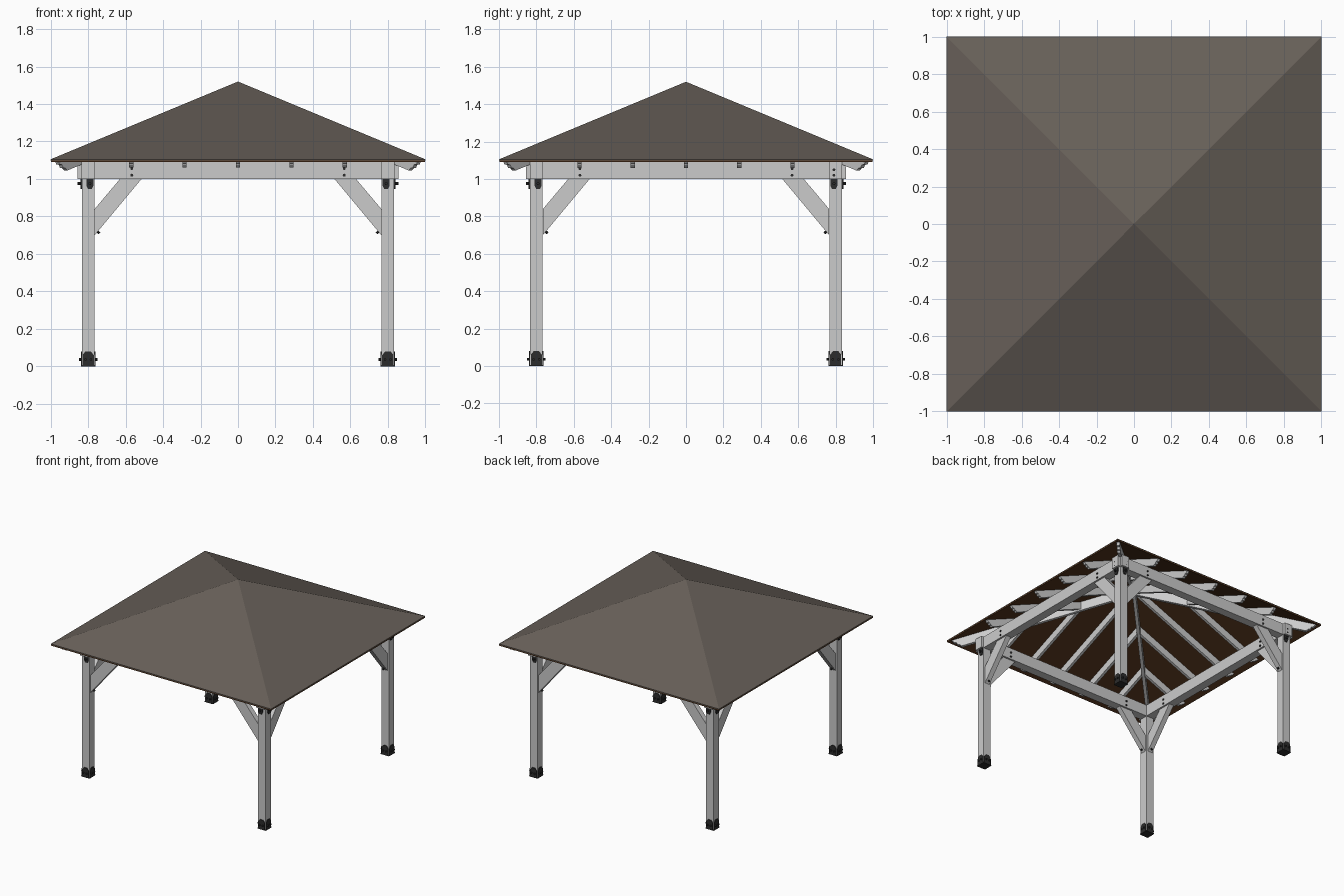
import bpy, bmesh
from math import pi, sqrt
from mathutils import Vector, Matrix

if "Cube" in bpy.data.objects:
    bpy.data.objects.remove(bpy.data.objects["Cube"])

Z = Vector((0, 0, 1))
SLOPE = 0.415
SIDES = ["front", "right", "back", "left"]


def material(name, rgb):
    m = bpy.data.materials.new(name)
    m.diffuse_color = (*rgb, 1)
    m.use_nodes = True
    m.node_tree.nodes["Principled BSDF"].inputs["Base Color"].default_value = m.diffuse_color
    return m


SHINGLE = material("shingle", (0.135, 0.115, 0.098))
WOOD = material("brown_deck", (0.085, 0.034, 0.012))
METAL = material("dark_metal", (0.025, 0.025, 0.025))


def finish(name, bm, mat=None):
    bmesh.ops.recalc_face_normals(bm, faces=bm.faces)
    me = bpy.data.meshes.new(name)
    bm.to_mesh(me)
    bm.free()
    ob = bpy.data.objects.new(name, me)
    bpy.context.collection.objects.link(ob)
    if mat:
        me.materials.append(mat)
    return ob


def add_prism(bm, pts, origin, u, thick, turn):
    """Profile (along u, up z) at origin, extruded both ways by thick / 2."""
    u, o = Vector(u).normalized(), Vector(origin)
    v = Z.cross(u) * thick / 2
    a, b = [[bm.verts.new(turn @ (o + u * p + Z * q + s * v)) for p, q in pts] for s in (-1, 1)]
    bm.faces.new(a)
    bm.faces.new(b[::-1])
    for i in range(len(pts)):
        j = (i + 1) % len(pts)
        bm.faces.new((a[i], a[j], b[j], b[i]))


def prism(name, pts, origin, u, thick, turn, mat=None):
    bm = bmesh.new()
    add_prism(bm, pts, origin, u, thick, turn)
    return finish(name, bm, mat)


def add_bolt(bm, loc, axis, length, r, turn):
    rot = Vector(axis).to_track_quat('Z', 'Y').to_matrix().to_4x4()
    bmesh.ops.create_cone(bm, cap_ends=True, segments=8, radius1=r, radius2=r, depth=length,
                          matrix=turn @ Matrix.Translation(loc) @ rot)


def rect(a, b, c, d):
    return [(a, c), (b, c), (b, d), (a, d)]


def roof_shell(name, half, top, bottom, mat):
    """Four-sided pyramid skin between two vertical offsets below the roof surface."""
    bm = bmesh.new()
    rings = []
    for off in (top, bottom):
        z = 1.52 - off
        ring = [bm.verts.new((x * half, y * half, z - SLOPE * half))
                for x, y in ((-1, -1), (1, -1), (1, 1), (-1, 1))]
        apex = bm.verts.new((0, 0, z))
        for i in range(4):
            bm.faces.new((ring[i], ring[(i + 1) % 4], apex))
        rings.append(ring)
    a, b = rings
    for i in range(4):
        j = (i + 1) % 4
        bm.faces.new((a[i], a[j], b[j], b[i]))
    finish(name, bm, mat)


def rafter_profile(inner, top, bottom, k=1.0):
    """Sloping rafter with a stepped decorative tail; k stretches it along the hip."""
    t = lambda d: top - SLOPE * d
    b = lambda d: bottom - SLOPE * d
    low = b(0.92)
    rise = t(0.975) - low
    tail = [(0.92, 0), (0.93, 0.22), (0.942, 0.25), (0.948, 0.55),
            (0.962, 0.6), (0.967, 0.85), (0.975, 1)]
    pts = [(inner, t(inner)), (inner, b(inner))] + [(d, low + f * rise) for d, f in tail]
    return [(d * k, z) for d, z in pts]


# Roof covering and the boarded deck beneath it
roof_shell("roof_shingles", 1.0, 0.0, 0.006, SHINGLE)
roof_shell("roof_deck", 0.998, 0.0061, 0.016, WOOD)

for i, side in enumerate(SIDES):
    turn = Matrix.Rotation(i * pi / 2, 4, 'Z')

    # Corner post, beam and hip rafter
    prism(side + "_post", rect(-0.034, 0.034, 0.004, 1.0), (-0.8, -0.8, 0), (1, 0, 0), 0.068, turn)
    prism(side + "_beam", rect(-0.856, 0.856, 1.0, 1.094), (0, -0.8, 0), (1, 0, 0), 0.07, turn)
    prism(side + "_hip_rafter", rafter_profile(0.0, 1.505, 1.427, sqrt(2)),
          (0, 0, 0), (-1, -1, 0), 0.025, turn)

    # Common and jack rafters
    for n, x in enumerate((-0.57, -0.285, 0, 0.285, 0.57)):
        prism(f"{side}_rafter_{n + 1}", rafter_profile(abs(x), 1.505, 1.442),
              (x, 0, 0), (0, -1, 0), 0.022, turn)

    bolts = bmesh.new()
    straps = bmesh.new()
    for s, end in ((-1, "left"), (1, "right")):
        # Diagonal knee brace
        brace = [(0.765, 0.70), (0.515, 1.0), (0.63, 1.0), (0.765, 0.84)]
        prism(f"{side}_{end}_brace", [(s * x, z) for x, z in brace],
              (0, -0.8, 0), (1, 0, 0), 0.042, turn)
        for z in (1.02, 1.055):
            add_bolt(bolts, (s * 0.567, -0.8, z), (0, 1, 0), 0.082, 0.008, turn)
        add_bolt(bolts, (s * 0.748, -0.8, 0.717), (s * 1.2, 0, 1), 0.022, 0.007, turn)

        # Strap tying the beam to the post
        strap = [(-0.019, 0.965), (-0.01, 0.946), (0.01, 0.946), (0.019, 0.965),
                 (0.019, 1.068), (0.01, 1.086), (-0.01, 1.086), (-0.019, 1.068)]
        add_prism(straps, strap, (s * 0.791, -0.837, 0), (1, 0, 0), 0.008, turn)
        for z in (0.975, 1.02, 1.05):
            add_bolt(bolts, (s * 0.791, -0.846, z), (0, 1, 0), 0.02, 0.008, turn)
    finish(side + "_beam_straps", straps, METAL)

    # Metal post shoe: floor plate and four pointed side plates
    shoe = bmesh.new()
    add_prism(shoe, rect(-0.038, 0.038, 0, 0.006), (-0.8, -0.8, 0), (1, 0, 0), 0.076, turn)
    plate = [(-0.03, 0), (0.03, 0), (0.03, 0.06), (0.014, 0.08), (-0.014, 0.08), (-0.03, 0.06)]
    for dx, dy in ((1, 0), (-1, 0), (0, 1), (0, -1)):
        add_prism(shoe, plate, (-0.8 + dx * 0.036, -0.8 + dy * 0.036, 0), (dy, dx, 0), 0.006, turn)
        for w in (-0.015, 0.015):
            add_bolt(bolts, (-0.8 + dx * 0.042 + dy * w, -0.8 + dy * 0.042 + dx * w, 0.036),
                     (dx, dy, 0), 0.014, 0.007, turn)
    finish(side + "_post_shoe", shoe, METAL)
    finish(side + "_bolts", bolts, METAL)
